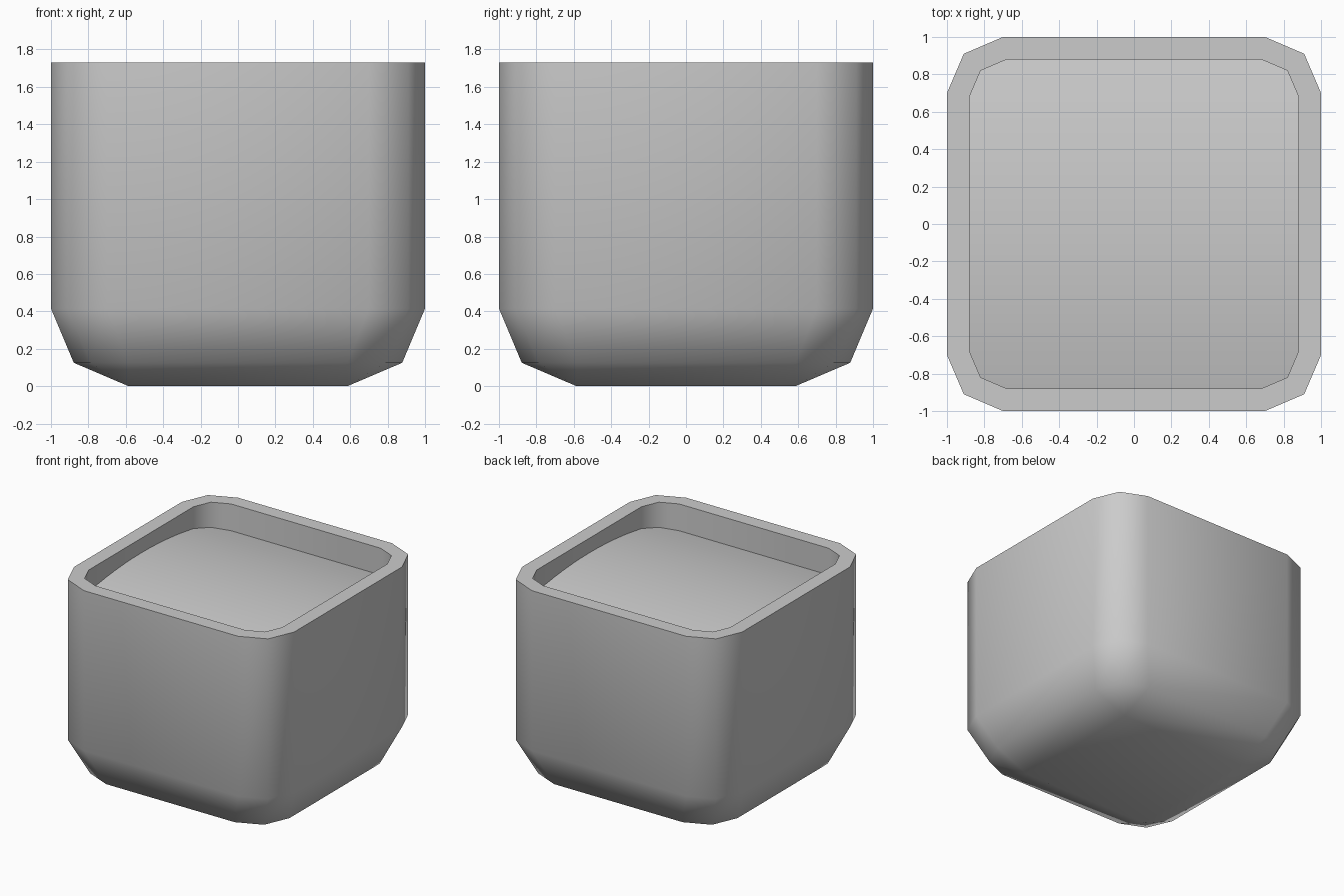
import bpy, bmesh, math

if "Cube" in bpy.data.objects:
    bpy.data.objects.remove(bpy.data.objects["Cube"])


def ring(bm, half, diag, flat, z):
    """Rounded-square ring of 12 points: half width, diagonal corner, flat half length."""
    corner = [(half, flat), (diag, diag), (flat, half)]
    pts = []
    for k in range(4):
        c, s = round(math.cos(k * math.pi / 2)), round(math.sin(k * math.pi / 2))
        pts += [(c * x - s * y, s * x + c * y) for x, y in corner]
    return [bm.verts.new((x, y, z)) for x, y in pts]


def finish(bm, name, angle):
    bmesh.ops.remove_doubles(bm, verts=bm.verts[:], dist=0.0005)
    bmesh.ops.recalc_face_normals(bm, faces=bm.faces[:])
    mesh = bpy.data.meshes.new(name)
    bm.to_mesh(mesh)
    bm.free()
    obj = bpy.data.objects.new(name, mesh)
    bpy.context.collection.objects.link(obj)
    bpy.ops.object.select_all(action='DESELECT')
    obj.select_set(True)
    bpy.context.view_layer.objects.active = obj
    bpy.ops.object.shade_smooth_by_angle(angle=math.radians(angle))
    return obj


# Pot shell: rounded base, straight walls, flat rim and recessed inside
bm = bmesh.new()
profile = [
    (0.585, 0.585, 0.585, 0.0),
    (0.878, 0.79, 0.585, 0.125),
    (1.0, 0.91, 0.70, 0.415),
    (1.0, 0.91, 0.70, 1.73),
    (0.88, 0.82, 0.68, 1.73),
    (0.88, 0.82, 0.68, 1.49),
]
rings = [ring(bm, *p) for p in profile]
for a, b in zip(rings, rings[1:]):
    for i in range(12):
        j = (i + 1) % 12
        bm.faces.new((a[i], a[j], b[j], b[i]))
bm.faces.new(rings[-1])
base = rings[0]
bm.faces.new([base[i] for i in (0, 3, 6, 9)][::-1])
finish(bm, "pot", 60)

# Filling: gently arched surface that fits the inside outline
bm = bmesh.new()
ys = [-0.88, -0.82] + [-0.68 + 1.36 * i / 12 for i in range(13)] + [0.82, 0.88]
rows = []
for y in ys:
    w = {0.88: 0.68, 0.82: 0.82}.get(abs(y), 0.88)
    z = 1.61 - 0.10 * (y / 0.88) ** 2
    rows.append((bm.verts.new((-w, y, z)), bm.verts.new((w, y, z))))
for a, b in zip(rows, rows[1:]):
    bm.faces.new((a[0], a[1], b[1], b[0]))
finish(bm, "filling", 60)
